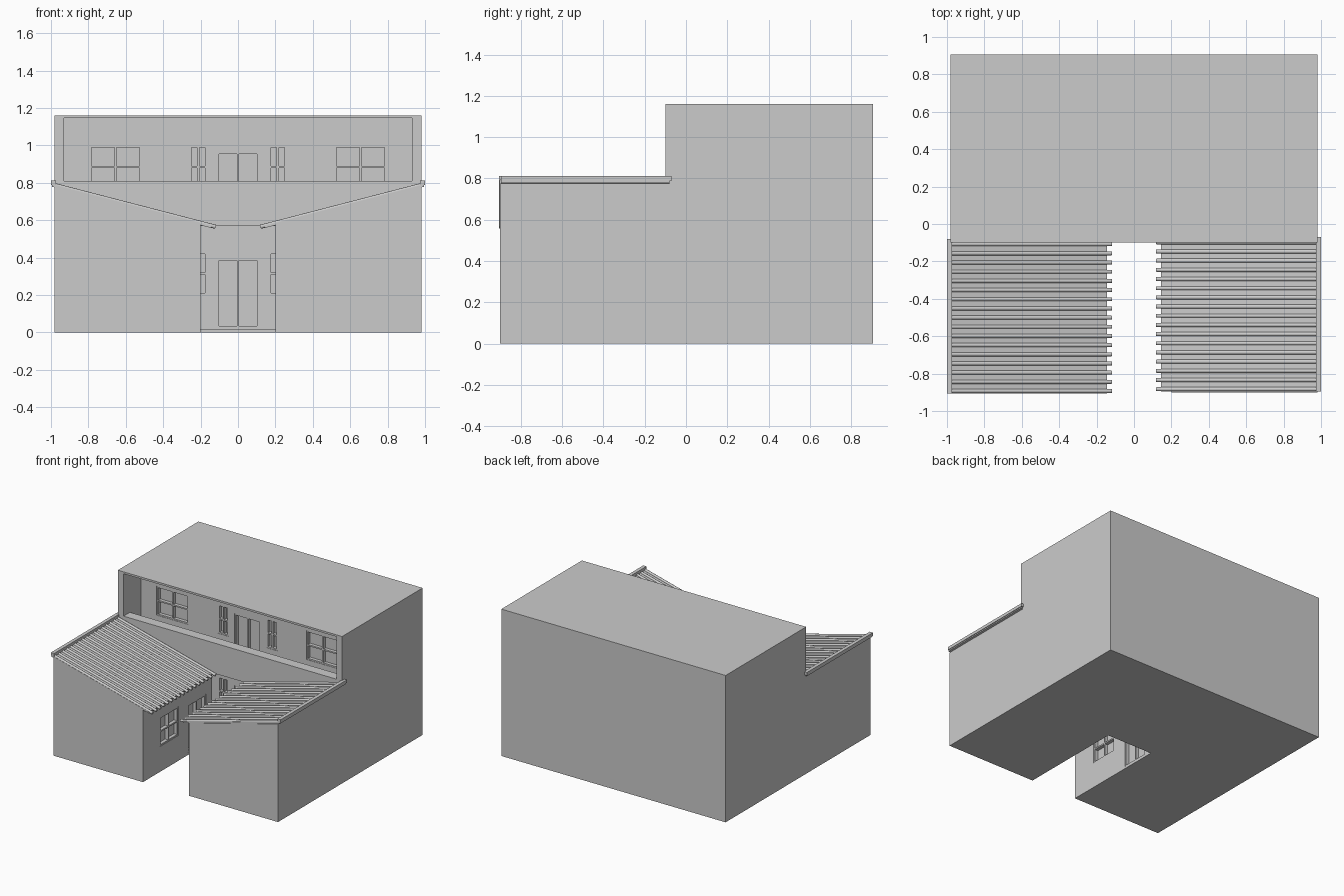
import bpy, bmesh, math
from mathutils import Vector, Matrix

old = bpy.data.objects.get("Cube")
if old:
    bpy.data.objects.remove(old, do_unlink=True)

plaster = bpy.data.materials.new("light grey plaster")
plaster.use_nodes = True
GREY = (0.6, 0.6, 0.6, 1)
plaster.diffuse_color = GREY
plaster.node_tree.nodes["Principled BSDF"].inputs["Base Color"].default_value = GREY


def add_box(bm, x, y, z):
    """Axis-aligned box from three (low, high) ranges in any order."""
    pairs = [sorted(r) for r in (x, y, z)]
    size = [b - a for a, b in pairs]
    mid = Vector([(a + b) / 2 for a, b in pairs])
    bmesh.ops.create_cube(bm, size=1, matrix=Matrix.Translation(mid) @ Matrix.Diagonal((*size, 1)))


def add_prism(bm, profile, y0, y1):
    """Extrude an x-z profile along y."""
    face = bm.faces.new([bm.verts.new((x, y0, z)) for x, z in profile])
    new = bmesh.ops.extrude_face_region(bm, geom=[face])["geom"]
    bmesh.ops.translate(bm, vec=(0, y1 - y0, 0), verts=[v for v in new if isinstance(v, bmesh.types.BMVert)])


def finish(bm, name):
    bmesh.ops.recalc_face_normals(bm, faces=bm.faces)
    mesh = bpy.data.meshes.new(name)
    bm.to_mesh(mesh)
    bm.free()
    mesh.materials.append(plaster)
    obj = bpy.data.objects.new(name, mesh)
    bpy.context.collection.objects.link(obj)
    return obj


def box_object(name, *ranges):
    bm = bmesh.new()
    add_box(bm, *ranges)
    return finish(bm, name)


def cut(target, *ranges):
    """Carve a box out of the target."""
    cutter = box_object("cutter", *ranges)
    cutter.hide_render = True
    mod = target.modifiers.new("cut", "BOOLEAN")
    mod.operation, mod.solver, mod.object = "DIFFERENCE", "EXACT", cutter
    bpy.context.view_layer.objects.active = target
    bpy.ops.object.modifier_apply(modifier=mod.name)
    bpy.data.objects.remove(cutter, do_unlink=True)


def opening(target, name, plane, u, z, cols, rows, side=0):
    """Recessed opening with a barred frame; side 0 is a front wall, +1/-1 a wing's inner wall."""
    def ranges(ur, zr, dr):
        if side:
            return [plane + side * d for d in dr], ur, zr
        return ur, [plane + d for d in dr], zr

    cut(target, *ranges(u, z, (-0.01, 0.03)))
    bm = bmesh.new()
    bar, depth = 0.011, (0.003, 0.03)
    for i in range(cols + 1):
        c = u[0] + bar / 2 + (u[1] - u[0] - bar) * i / cols
        add_box(bm, *ranges((c - bar / 2, c + bar / 2), z, depth))
    for j in range(rows + 1):
        c = z[0] + bar / 2 + (z[1] - z[0] - bar) * j / rows
        add_box(bm, *ranges(u, (c - bar / 2, c + bar / 2), depth))
    finish(bm, name)


# Main house block with balcony and porch carved out
FRONT, BACK_WALL = -0.1, 0.12
BALCONY = 0.59
house = box_object("main_house", (-0.98, 0.98), (FRONT, 0.905), (0, 1.16))
cut(house, (-0.93, 0.93), (FRONT + 0.08, BACK_WALL), (BALCONY, 1.145))
cut(house, (-0.93, 0.93), (FRONT - 0.1, 0), (0.81, 1.145))
cut(house, (-0.2, 0.2), (FRONT - 0.1, -0.05), (-0.1, 0.57))
cut(house, (-0.2, 0.2), (-0.07, 0), (0.018, 0.57))
cut(house, (-0.4, 0.4), (-0.04, BACK_WALL), (0.018, 0.57))

# Doors and windows of both floors
for floor, base in (("ground", 0.0), ("upper", 0.57)):
    opening(house, floor + "_double_door", BACK_WALL, (-0.113, 0.113), (base + 0.022, base + 0.395), 2, 1)
    for s, label in ((1, "left"), (-1, "right")):
        z = (base + 0.2, base + 0.43)
        opening(house, f"{floor}_{label}_sidelight", BACK_WALL, sorted((s * 0.165, s * 0.26)), z, 2, 2)
        if floor == "upper":
            opening(house, f"upper_{label}_window", BACK_WALL, sorted((s * 0.515, s * 0.795)), z, 2, 2)


def roof_z(x):
    return 0.555 + 0.259 * (x - 0.13)


# Front wings with corrugated lean-to roofs
for s, label in ((1, "left"), (-1, "right")):
    bm = bmesh.new()
    outline = [(0.2, 0), (0.98, 0), (0.98, roof_z(0.98)), (0.2, roof_z(0.2))]
    add_prism(bm, [(s * x, z) for x, z in outline], -0.9, FRONT)
    wing = finish(bm, label + "_wing")
    opening(wing, label + "_wing_window", s * 0.2, (-0.69, -0.46), (0.2, 0.43), 2, 2, s)
    opening(wing, label + "_wing_door", s * 0.2, (-0.34, -0.115), (0.015, 0.395), 2, 1, s)

    shift = 0.01 if s > 0 else 0
    y0, y1 = -0.905 + shift, -0.09 + shift
    # Roof sheet
    bm = bmesh.new()
    sheet = [(0.145, 0), (0.995, 0), (0.995, 0.012), (0.145, 0.012)]
    add_prism(bm, [(s * x, roof_z(x) + h) for x, h in sheet], y0, y1)
    finish(bm, label + "_roof_sheet")

    # Round ribs running down the slope
    bm = bmesh.new()
    low = Vector((s * 0.12, 0, roof_z(0.12) + 0.012))
    high = Vector((s * 0.985, 0, roof_z(0.985) + 0.012))
    tilt = (high - low).to_track_quat("Z", "Y").to_matrix().to_4x4()
    ribs = 17
    for i in range(ribs):
        y = y0 + 0.012 + (y1 - y0 - 0.03) * i / (ribs - 1)
        mid = (low + high) / 2 + Vector((0, y, 0))
        bmesh.ops.create_cone(bm, cap_ends=True, segments=10, radius1=0.011, radius2=0.011,
                              depth=(high - low).length, matrix=Matrix.Translation(mid) @ tilt)
    rib_obj = finish(bm, label + "_roof_ribs")
    bpy.ops.object.select_all(action="DESELECT")
    rib_obj.select_set(True)
    bpy.context.view_layer.objects.active = rib_obj
    bpy.ops.object.shade_smooth_by_angle(angle=math.radians(40))

    # Cap along the outer eave
    box_object(label + "_roof_cap", (s * 0.972, s), (y0, y1 + 0.01), (0.788, 0.812))
